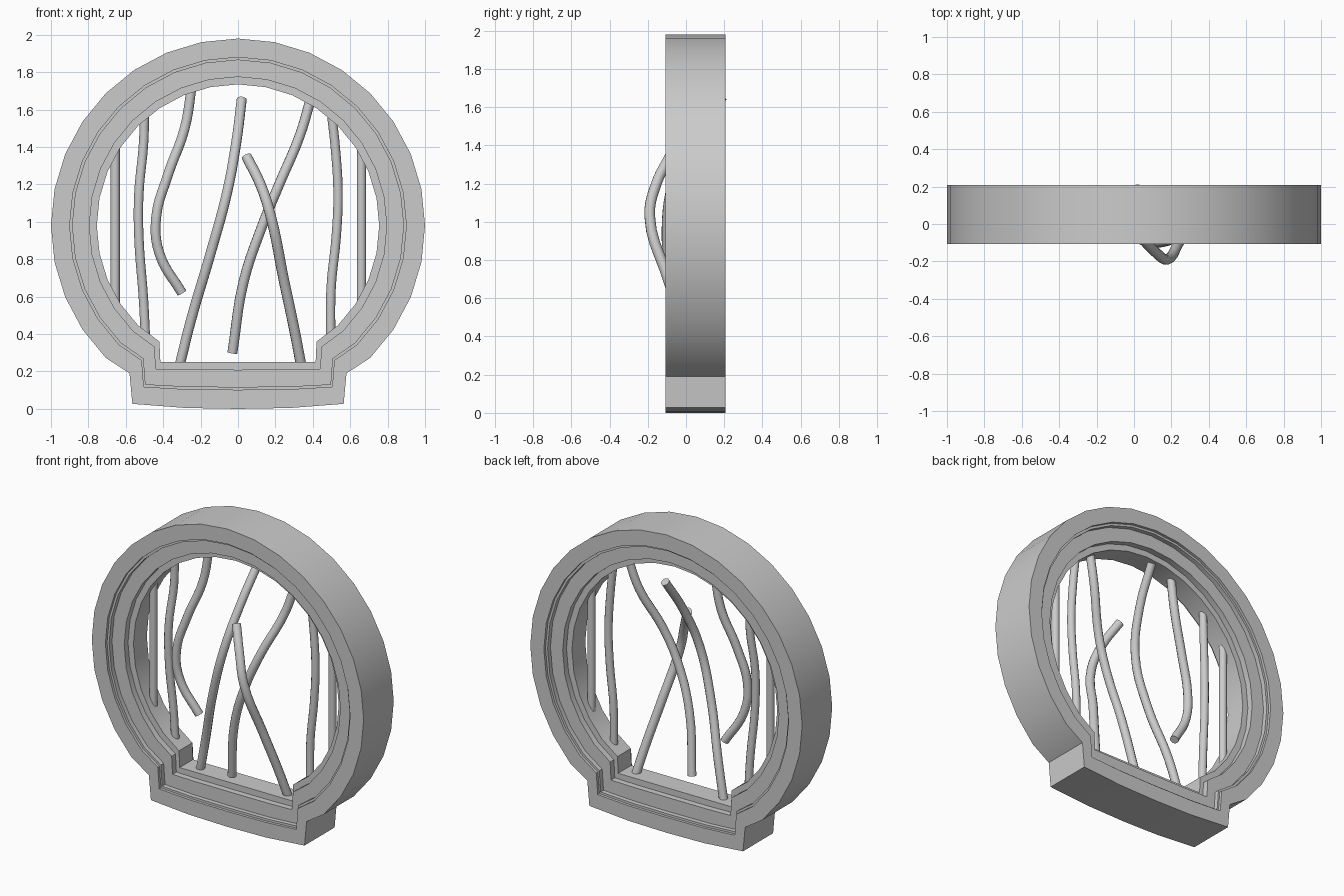
import bpy, bmesh, math

if "Cube" in bpy.data.objects:
    bpy.data.objects.remove(bpy.data.objects["Cube"])

CZ = 0.98      # centre height of the round opening
CY = 0.05      # middle of the frame depth


def outline(r):
    """Closed keyhole outline: 32-sided circle with a flat footed base."""
    t = (1.0 - r) / 0.245
    right = [(r * math.sin(math.radians(11.25 * k)),
              CZ + r * math.cos(math.radians(11.25 * k))) for k in range(1, 13)]
    right += [(0.58 - 0.16 * t, 0.19 + 0.17 * t),
              (0.565 - 0.15 * t, 0.027 + 0.223 * t),
              (0.28, 0.005 + 0.245 * t)]
    left = [(-x, z) for x, z in reversed(right)]
    return [(0, CZ + r)] + right + [(0, 0.25 * t)] + left


def finish(obj, angle):
    bpy.ops.object.select_all(action='DESELECT')
    obj.select_set(True)
    bpy.context.view_layer.objects.active = obj
    bpy.ops.object.shade_smooth_by_angle(angle=math.radians(angle))


# Stepped frame: same rebates on the front and back
half = [(1.0, 0.158), (0.9, 0.158), (0.9, 0.14), (0.885, 0.14),
        (0.885, 0.11), (0.795, 0.11), (0.795, 0.07), (0.755, 0.07)]
profile = [(r, CY - d) for r, d in half] + [(r, CY + d) for r, d in reversed(half)]

bm = bmesh.new()
rings = [[bm.verts.new((x, y, z)) for x, z in outline(r)] for r, y in profile]
n = len(rings[0])
for a, b in zip(rings, rings[1:] + rings[:1]):
    for i in range(n):
        j = (i + 1) % n
        bm.faces.new((a[i], a[j], b[j], b[i]))
bmesh.ops.recalc_face_normals(bm, faces=bm.faces)
mesh = bpy.data.meshes.new("window_frame")
bm.to_mesh(mesh)
bm.free()
frame = bpy.data.objects.new("window_frame", mesh)
bpy.context.collection.objects.link(frame)
finish(frame, 25)


def bar(name, pts, radius=0.025):
    """Round bent bar along a smooth path."""
    cu = bpy.data.curves.new(name, 'CURVE')
    cu.dimensions = '3D'
    cu.bevel_depth = radius
    cu.bevel_resolution = 4
    cu.resolution_u = 5
    cu.use_fill_caps = True
    sp = cu.splines.new('BEZIER')
    sp.bezier_points.add(len(pts) - 1)
    for p, co in zip(sp.bezier_points, pts):
        p.co = co
        p.handle_left_type = p.handle_right_type = 'AUTO'
    obj = bpy.data.objects.new(name, cu)
    bpy.context.collection.objects.link(obj)
    bpy.ops.object.select_all(action='DESELECT')
    obj.select_set(True)
    bpy.context.view_layer.objects.active = obj
    bpy.ops.object.convert(target='MESH')
    finish(bpy.context.object, 40)


# Straight outer bars
for side, x in (("left", -0.657), ("right", 0.66)):
    bar("straight_bar_" + side, [(x, CY, 0.55), (x, CY, 1.41)])

# Slightly bowed bars
bar("bowed_bar_left", [(-0.5, 0.05, 1.58), (-0.505, 0.05, 1.42), (-0.53, 0.03, 1.15),
                       (-0.53, 0.03, 0.92), (-0.505, 0.045, 0.58), (-0.495, 0.05, 0.38)])
bar("bowed_bar_right", [(0.5, 0.05, 1.58), (0.52, 0.05, 1.4), (0.535, 0.05, 1.15),
                        (0.525, 0.05, 0.92), (0.498, 0.05, 0.65), (0.495, 0.05, 0.38)])

# Broken and bent bars
bar("broken_bar_left", [(-0.245, 0.05, 1.74), (-0.285, 0.04, 1.5), (-0.375, 0.0, 1.25),
                        (-0.438, -0.02, 1.02), (-0.42, -0.01, 0.83), (-0.3, 0.02, 0.62)], 0.027)
bar("broken_bar_upright", [(-0.315, 0.05, 0.22), (-0.25, 0.02, 0.48), (-0.15, -0.05, 0.82),
                           (-0.06, -0.06, 1.15), (-0.01, 0.04, 1.42), (0.02, 0.19, 1.655)], 0.027)
bar("broken_bar_upper", [(0.39, 0.05, 1.66), (0.33, 0.02, 1.46), (0.22, -0.07, 1.2),
                         (0.13, -0.1, 0.98), (0.03, -0.08, 0.68), (-0.03, -0.02, 0.3)], 0.027)
bar("broken_bar_lower", [(0.34, 0.05, 0.22), (0.3, -0.01, 0.43), (0.245, -0.09, 0.69),
                         (0.175, -0.19, 1.03), (0.12, -0.155, 1.2), (0.045, -0.08, 1.35)], 0.028)
